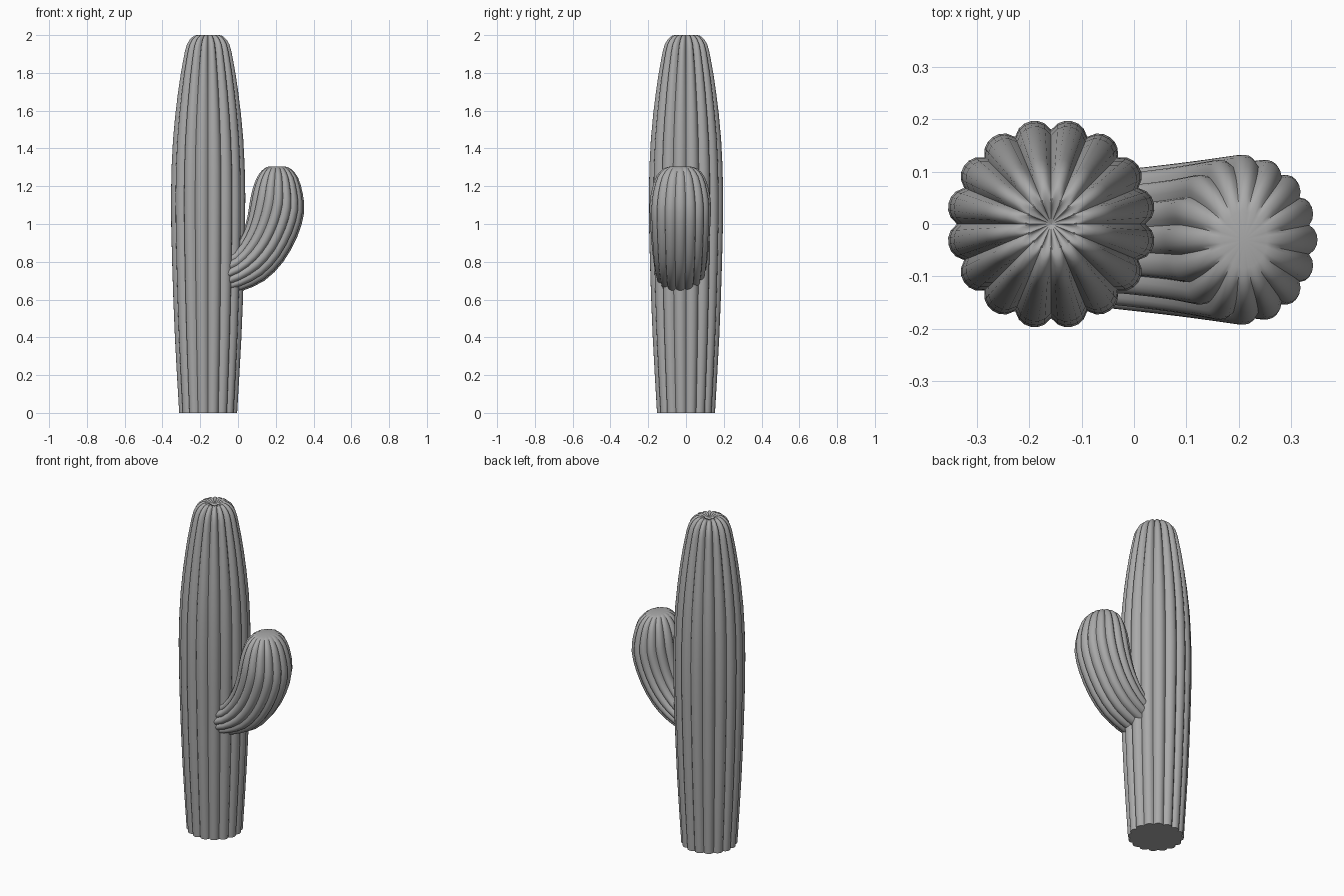
import bpy, bmesh, math
from mathutils import Vector

RIBS = 16
# Radius along one rib, from one groove towards the next (1 = crest)
RIB_SHAPE = [0.0, 0.62, 0.92, 1.0, 0.92, 0.62]

if "Cube" in bpy.data.objects:
    bpy.data.objects.remove(bpy.data.objects["Cube"], do_unlink=True)

grey = bpy.data.materials.new("cactus grey")
grey.use_nodes = True
colour = (0.4, 0.4, 0.4, 1)
grey.diffuse_color = colour
grey.node_tree.nodes["Principled BSDF"].inputs["Base Color"].default_value = colour


def smooth_stations(stations, steps):
    """Catmull-Rom interpolation of a list of number tuples."""
    pts = [Vector(s) for s in stations]
    pts = [pts[0] * 2 - pts[1]] + pts + [pts[-1] * 2 - pts[-2]]
    out = []
    for a, b, c, d in zip(pts, pts[1:], pts[2:], pts[3:]):
        for i in range(steps):
            t = i / steps
            out.append(0.5 * (2 * b + (c - a) * t + (2 * a - 5 * b + 4 * c - d) * t ** 2
                              + (3 * b - a - 3 * c + d) * t ** 3))
    return out + [pts[-2]]


def ribbed_body(name, rings, tip, phase=0.0):
    """Skin rings of (centre, u axis, v axis, groove depth) and close both ends."""
    bm = bmesh.new()
    count = RIBS * len(RIB_SHAPE)
    loops = []
    for centre, u, v, depth in rings:
        loop = []
        for i in range(count):
            ang = 2 * math.pi * i / count + phase
            r = 1 - depth * (1 - RIB_SHAPE[i % len(RIB_SHAPE)])
            loop.append(bm.verts.new(centre + r * (u * math.cos(ang) + v * math.sin(ang))))
        loops.append(loop)
    for low, high in zip(loops, loops[1:]):
        for i in range(count):
            j = (i + 1) % count
            bm.faces.new((low[i], low[j], high[j], high[i]))
    bm.faces.new(loops[0])
    top = bm.verts.new(tip)
    for i in range(count):
        bm.faces.new((loops[-1][i], loops[-1][(i + 1) % count], top))
    bmesh.ops.recalc_face_normals(bm, faces=bm.faces)
    mesh = bpy.data.meshes.new(name)
    bm.to_mesh(mesh)
    bm.free()
    mesh.materials.append(grey)
    obj = bpy.data.objects.new(name, mesh)
    bpy.context.collection.objects.link(obj)
    bpy.ops.object.select_all(action="DESELECT")
    obj.select_set(True)
    bpy.context.view_layer.objects.active = obj
    bpy.ops.object.shade_smooth_by_angle(angle=math.radians(50))


# Trunk: height, radius, groove depth
trunk = [(0, 0.156, 0.1), (0.4, 0.179, 0.1), (0.8, 0.194, 0.1), (1.15, 0.2, 0.1),
         (1.45, 0.189, 0.1), (1.7, 0.162, 0.12), (1.86, 0.136, 0.15),
         (1.95, 0.115, 0.18), (1.99, 0.085, 0.24), (2.0, 0.06, 0.3), (1.99, 0.03, 0.3)]
ribbed_body("trunk",
            [(Vector((-0.158, 0, z)), Vector((r, 0, 0)), Vector((0, r, 0)), d)
             for z, r, d in smooth_stations(trunk, 2)],
            Vector((-0.158, 0, 1.975)))

# Arm: inner x, z, outer x, z, half depth in y, groove depth
arm = [(-0.12, 0.82, -0.08, 0.62, 0.125, 0.1), (-0.02, 0.88, 0.02, 0.645, 0.136, 0.1),
       (0.03, 0.97, 0.14, 0.7, 0.146, 0.1), (0.05, 1.04, 0.24, 0.8, 0.154, 0.1),
       (0.06, 1.1, 0.315, 0.935, 0.16, 0.1), (0.07, 1.155, 0.35, 1.06, 0.162, 0.1),
       (0.085, 1.21, 0.343, 1.16, 0.15, 0.1), (0.11, 1.263, 0.318, 1.245, 0.126, 0.11),
       (0.14, 1.295, 0.282, 1.29, 0.09, 0.12), (0.165, 1.305, 0.255, 1.303, 0.055, 0.04)]
arm_rings = []
for ix, iz, ox, oz, half, d in smooth_stations(arm, 2):
    inner, outer = Vector((ix, -0.03, iz)), Vector((ox, -0.03, oz))
    arm_rings.append(((inner + outer) / 2, (outer - inner) / 2, Vector((0, half, 0)), d))
ribbed_body("arm", arm_rings, Vector((0.21, -0.03, 1.305)), math.pi / RIBS)
